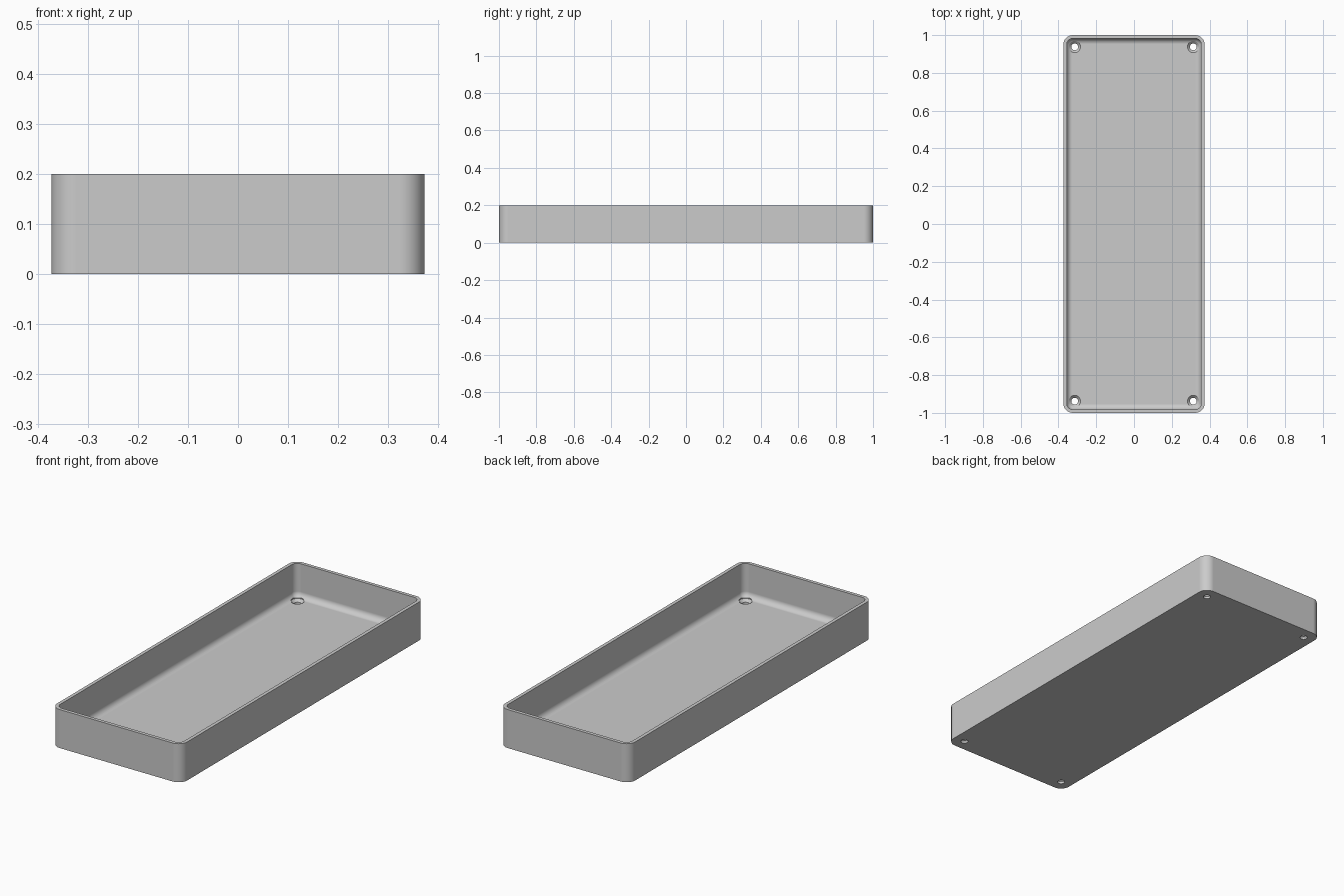
import bpy
import bmesh
from math import sin, cos, pi
from mathutils import Matrix, Vector

HALF_X, HALF_Y, HEIGHT = 0.374, 1.0, 0.2
CORNER, WALL, FLOOR, FILLET = 0.05, 0.018, 0.025, 0.03
ARC = 12

if "Cube" in bpy.data.objects:
    bpy.data.objects.remove(bpy.data.objects["Cube"])

grey = bpy.data.materials.new("plain grey")
grey.use_nodes = True
grey.diffuse_color = (0.6, 0.6, 0.6, 1)
grey.node_tree.nodes["Principled BSDF"].inputs["Base Color"].default_value = (0.6, 0.6, 0.6, 1)


def rounded_loop(bm, inset, z):
    """Ring of vertices: the outline with rounded corners, moved inwards."""
    radius = max(CORNER - inset, 0.004)
    cx, cy = HALF_X - inset - radius, HALF_Y - inset - radius
    ring = []
    for i, (sx, sy) in enumerate([(1, 1), (-1, 1), (-1, -1), (1, -1)]):
        for k in range(ARC + 1):
            a = (i + k / ARC) * pi / 2
            ring.append(bm.verts.new((sx * cx + radius * cos(a), sy * cy + radius * sin(a), z)))
    return ring


def make_object(name, bm):
    bmesh.ops.recalc_face_normals(bm, faces=bm.faces)
    mesh = bpy.data.meshes.new(name)
    bm.to_mesh(mesh)
    bm.free()
    mesh.materials.append(grey)
    obj = bpy.data.objects.new(name, mesh)
    bpy.context.collection.objects.link(obj)
    return obj


# Tray shell: outer wall, rim, inner wall, floor fillet
levels = [(0, 0), (0, HEIGHT), (WALL, HEIGHT)]
for k in range(9):
    a = k / 8 * pi / 2
    levels.append((WALL + FILLET * (1 - cos(a)), FLOOR + FILLET * (1 - sin(a))))

bm = bmesh.new()
rings = [rounded_loop(bm, inset, z) for inset, z in levels]
for low, high in zip(rings, rings[1:]):
    for i in range(len(low)):
        j = (i + 1) % len(low)
        bm.faces.new((low[i], low[j], high[j], high[i]))
bm.faces.new(rings[0])
bm.faces.new(rings[-1])
tray = make_object("tray", bm)

# Countersunk screw holes in the four corners
bm = bmesh.new()
profile = [(0.018, -0.02), (0.018, 0.012), (0.031, FLOOR), (0.031, FLOOR + 0.03)]
for sx in (-1, 1):
    for sy in (-1, 1):
        previous = None
        for radius, z in profile:
            at = Matrix.Translation(Vector((sx * 0.314, sy * 0.938, z)))
            ring = bmesh.ops.create_circle(bm, segments=32, radius=radius, matrix=at)["verts"]
            if previous:
                for i in range(len(ring)):
                    j = (i + 1) % len(ring)
                    bm.faces.new((previous[i], previous[j], ring[j], ring[i]))
            else:
                bm.faces.new(ring)
            previous = ring
        bm.faces.new(previous)
cutter = make_object("screw_hole_cutter", bm)
cutter.hide_render = True

cut = tray.modifiers.new("screw holes", "BOOLEAN")
cut.operation = "DIFFERENCE"
cut.solver = "EXACT"
cut.object = cutter

bpy.ops.object.select_all(action="DESELECT")
tray.select_set(True)
bpy.context.view_layer.objects.active = tray
bpy.ops.object.modifier_apply(modifier=cut.name)
bpy.data.objects.remove(cutter)

# Smooth corners and fillets, crisp rim, flat floor
bpy.ops.object.shade_smooth_by_angle(angle=pi / 6)
normals = tray.modifiers.new("flat large faces", "WEIGHTED_NORMAL")
normals.keep_sharp = True
